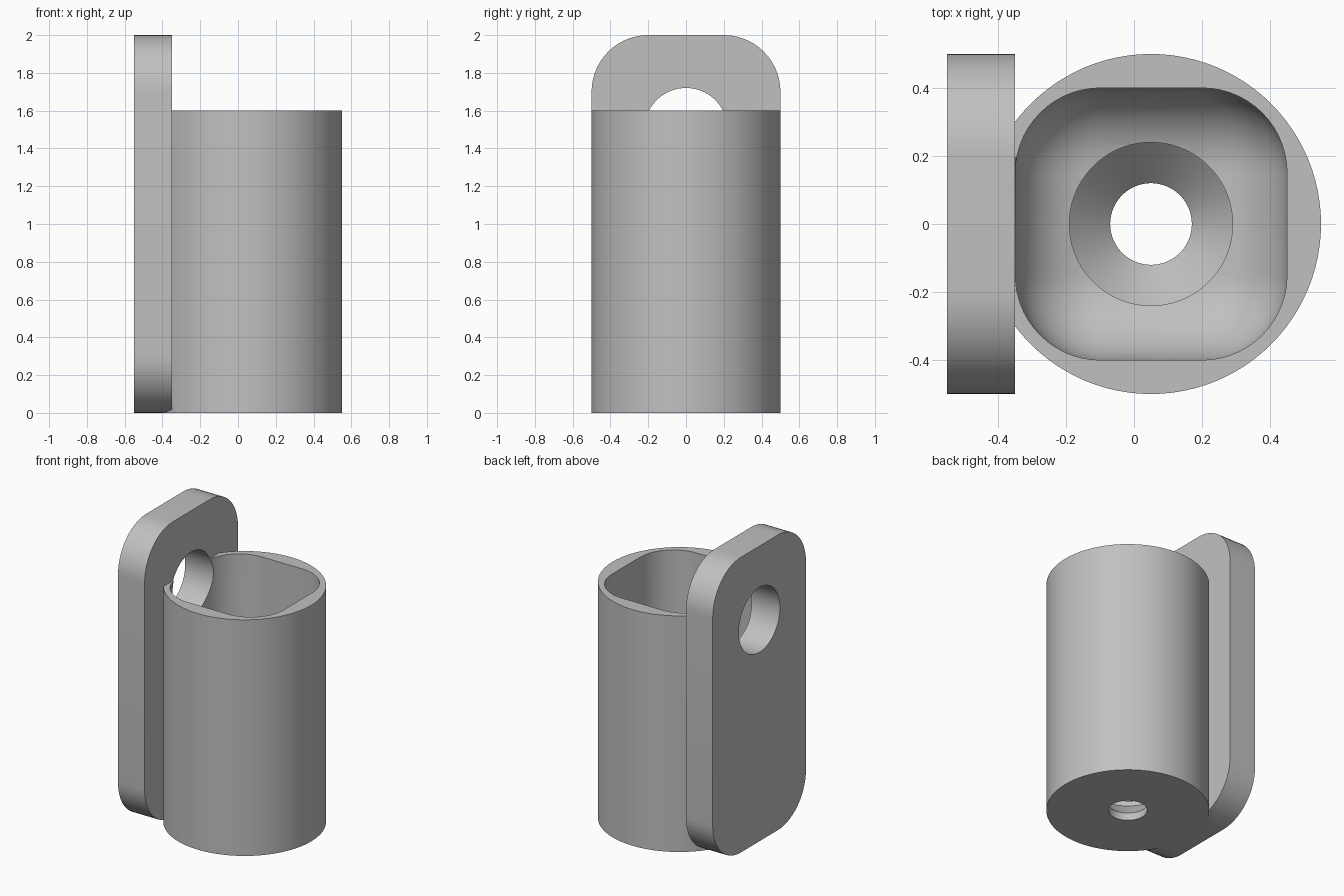
import bpy, bmesh, math
from mathutils import Matrix, Vector

if "Cube" in bpy.data.objects:
    bpy.data.objects.remove(bpy.data.objects["Cube"], do_unlink=True)

grey = bpy.data.materials.new("plain grey")
grey.use_nodes = True
colour = (0.53, 0.53, 0.53, 1)
grey.diffuse_color = colour
grey.node_tree.nodes["Principled BSDF"].inputs["Base Color"].default_value = colour

CENTRE_X = 0.05  # axis of the cup


def make_object(name, bm):
    bmesh.ops.recalc_face_normals(bm, faces=bm.faces)
    mesh = bpy.data.meshes.new(name)
    bm.to_mesh(mesh)
    bm.free()
    mesh.materials.append(grey)
    obj = bpy.data.objects.new(name, mesh)
    bpy.context.collection.objects.link(obj)
    return obj


def rounded_box(name, low, high, radius, axis=None):
    """Box with rounded edges: all of them, or only those along one axis."""
    low, high = Vector(low), Vector(high)
    bm = bmesh.new()
    bmesh.ops.create_cube(bm, size=1)
    bmesh.ops.scale(bm, vec=high - low, verts=bm.verts)
    bmesh.ops.translate(bm, vec=(low + high) / 2, verts=bm.verts)
    edges = [e for e in bm.edges if axis is None
             or abs(e.verts[0].co[axis] - e.verts[1].co[axis]) > 0.01]
    bmesh.ops.bevel(bm, geom=edges, offset=radius, segments=14, profile=0.5,
                    affect='EDGES')
    return make_object(name, bm)


def frustum(name, bottom_radius, top_radius, low, high, turn=None):
    """Cylinder or cone between two heights, turned if wanted."""
    bm = bmesh.new()
    bmesh.ops.create_cone(bm, cap_ends=True, segments=96, radius1=bottom_radius,
                          radius2=top_radius, depth=high - low)
    bmesh.ops.translate(bm, vec=(0, 0, (low + high) / 2), verts=bm.verts)
    if turn:
        bmesh.ops.transform(bm, matrix=turn, verts=bm.verts)
    return make_object(name, bm)


def combine(target, other, operation):
    """Boolean the other solid into the target, then discard it."""
    mod = target.modifiers.new("combine", 'BOOLEAN')
    mod.object, mod.operation, mod.solver = other, operation, 'EXACT'
    bpy.context.view_layer.objects.active = target
    bpy.ops.object.modifier_apply(modifier=mod.name)
    bpy.data.objects.remove(other, do_unlink=True)


# Cup body joined to the upright mounting plate
shift = Matrix.Translation((CENTRE_X, 0, 0))
holder = frustum("wall_holder", 0.5, 0.5, 0, 1.6, shift)
plate = rounded_box("mounting_plate", (-0.55, -0.5, 0), (-0.35, 0.5, 2), 0.3, axis=0)
combine(holder, plate, 'UNION')

# Rounded square pocket with a filleted floor
pocket = rounded_box("pocket", (-0.349, -0.4, 0.2), (0.45, 0.4, 2.2), 0.25)
combine(holder, pocket, 'DIFFERENCE')

# Countersunk drain hole: bore, cone and head recess
for name, r1, r2, low, high in (("bore", 0.12, 0.12, -0.1, 0.1),
                                ("countersink", 0.12, 0.24, 0.05, 0.17),
                                ("recess", 0.24, 0.24, 0.17, 0.5)):
    combine(holder, frustum(name, r1, r2, low, high, shift), 'DIFFERENCE')

# Hanging hole through the plate into the pocket
sideways = Matrix.Translation((0, 0, 1.5)) @ Matrix.Rotation(math.pi / 2, 4, 'Y')
combine(holder, frustum("hanging_hole", 0.22, 0.22, -0.7, -0.3, sideways), 'DIFFERENCE')

# Smooth the curves, keep the rims crisp
bpy.ops.object.select_all(action='DESELECT')
holder.select_set(True)
bpy.context.view_layer.objects.active = holder
bpy.ops.object.shade_smooth_by_angle(angle=math.radians(30))
